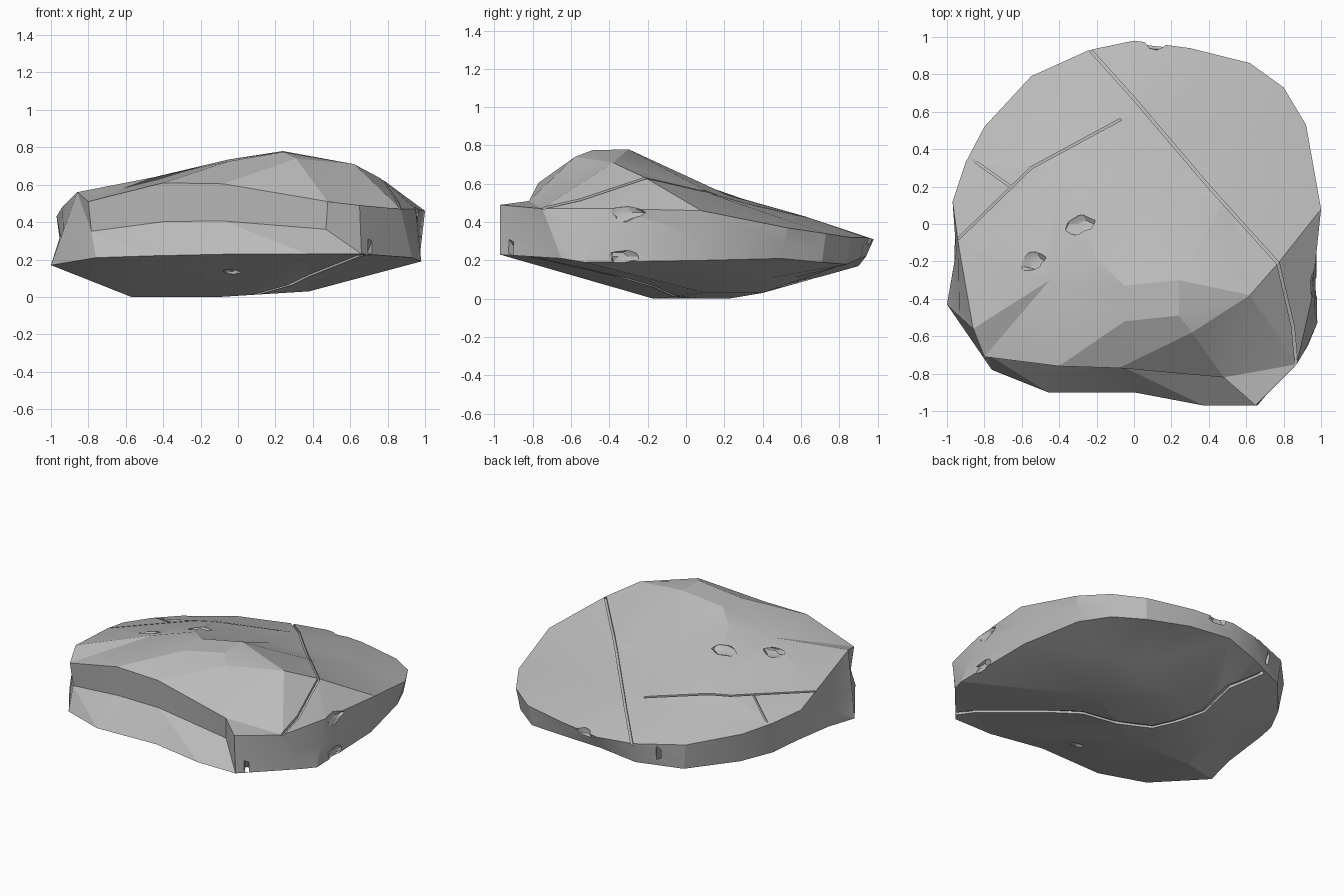
import bpy, bmesh, random
from mathutils import Vector, geometry
from mathutils.bvhtree import BVHTree

random.seed(4)
old = bpy.data.objects.get("Cube")
if old:
    bpy.data.objects.remove(old, do_unlink=True)

stone = bpy.data.materials.new("grey stone")
stone.use_nodes = True
stone.diffuse_color = (0.5, 0.5, 0.5, 1)
shader = next(n for n in stone.node_tree.nodes if n.type == 'BSDF_PRINCIPLED')
shader.inputs["Base Color"].default_value = stone.diffuse_color
shader.inputs["Roughness"].default_value = 0.9

# Upper and lower edges of the boulder's side, in matching order
upper_rim = [
    (-.97, .12, .43), (-.94, -.1, .48), (-.86, -.56, .56), (-.8, -.71, .51),
    (-.4, -.76, .61), (-.08, -.77, .605), (.48, -.82, .51), (.65, -.97, .49),
    (.87, -.75, .47), (.95, -.4, .47), (1, .08, .46), (.92, .53, .37),
    (.8, .73, .34), (.62, .86, .32), (.3, .94, .32), (0, .98, .31),
    (-.24, .93, .31), (-.55, .79, .33), (-.8, .52, .37), (-.9, .33, .4)]
lower_rim = [
    (-.94, .12, .21), (-.96, -.2, .19), (-1, -.43, .17), (-.76, -.78, .21),
    (-.46, -.9, .22), (0, -.9, .23), (.37, -.97, .23), (.66, -.97, .23),
    (.93, -.65, .21), (.98, -.53, .19), (.97, .08, .2), (.88, .5, .21),
    (.78, .71, .19), (.6, .84, .18), (.3, .91, .21), (0, .94, .22),
    (-.24, .9, .17), (-.53, .78, .155), (-.77, .5, .165), (-.88, .3, .18)]
# Peaks and hollows inside each rim
crown = [
    (.24, -.49, .775), (.24, -.3, .78), (-.05, -.52, .725), (.31, -.58, .74),
    (.62, -.38, .71), (.77, -.21, .63), (-.2, -.19, .69), (-.05, -.33, .735),
    (-.45, -.3, .64), (.1, .22, .54), (-.4, .3, .52), (.5, .15, .54),
    (0, .62, .43), (-.5, .5, .43), (.6, .5, .42)]
belly = [
    (-.57, -.15, 0), (-.5, .2, .01), (-.1, .22, 0), (-.1, -.17, 0),
    (.38, .1, .03), (.2, .4, .03), (-.3, .4, .03), (.3, .57, .11),
    (.55, .45, .11)]


def to_object(name, bm):
    bmesh.ops.recalc_face_normals(bm, faces=bm.faces)
    mesh = bpy.data.meshes.new(name)
    bm.to_mesh(mesh)
    bm.free()
    mesh.materials.append(stone)
    obj = bpy.data.objects.new(name, mesh)
    bpy.context.collection.objects.link(obj)
    return obj


def cap(bm, rim, inner):
    """Triangulate the area inside a rim through its inner points."""
    verts = rim + [bm.verts.new(p) for p in inner]
    n = len(rim)
    loop = [(i, (i + 1) % n) for i in range(n)]
    result = geometry.delaunay_2d_cdt([v.co.xy for v in verts], loop, [], 1, 1e-5)
    faces, origin = result[2], result[3]
    for f in faces:
        bm.faces.new([verts[origin[i][0]] for i in f])


# Boulder body: crown, side with an undercut along the front, and belly
bm = bmesh.new()
waist = []
for a, b in zip(upper_rim, lower_rim):
    p = Vector(a).lerp(Vector(b), 0.53)
    if a[1] < -0.7 and a[0] < 0.6:
        p.xy = Vector(a).xy * 0.98
    waist.append(p)
rings = [[bm.verts.new(p) for p in ring] for ring in (upper_rim, waist, lower_rim)]
count = len(upper_rim)
for top, low in zip(rings, rings[1:]):
    for i in range(count):
        j = (i + 1) % count
        bm.faces.new((top[i], top[j], low[j]))
        bm.faces.new((top[i], low[j], low[i]))
cap(bm, rings[0], crown)
cap(bm, rings[2], belly)
bmesh.ops.recalc_face_normals(bm, faces=bm.faces)
surface = BVHTree.FromBMesh(bm)
boulder = to_object("boulder", bm)


def height(x, y, side, fallback):
    hit = surface.ray_cast(Vector((x, y, side * 3)), Vector((0, 0, -side)))[0]
    return hit.z if hit else fallback


def crack_cutter(name, path, width, depth, side=1):
    """Thin blade that follows the surface along a path."""
    pts = [Vector(p) for p in path]
    track = []
    for a, b in zip(pts, pts[1:]):
        steps = max(2, int((b - a).length / 0.06))
        track += [a.lerp(b, k / steps) for k in range(steps)]
    track.append(pts[-1])
    bm = bmesh.new()
    rows, z = [], 0.3
    for i, p in enumerate(track):
        t = (track[min(i + 1, len(track) - 1)] - track[max(i - 1, 0)]).normalized()
        off = Vector((-t.y, t.x)) * width / 2
        z = height(p.x, p.y, side, z)
        lo, hi = z - side * depth, z + side * 0.06
        rows.append([bm.verts.new((*(p + s * off), h))
                     for s, h in ((-1, lo), (1, lo), (1, hi), (-1, hi))])
    for a, b in zip(rows, rows[1:]):
        for k in range(4):
            m = (k + 1) % 4
            bm.faces.new((a[k], a[m], b[m], b[k]))
    bm.faces.new(rows[0])
    bm.faces.new(rows[-1][::-1])
    return to_object(name, bm)


def chip_cutter(name, centre, size):
    """Lumpy ball that bites a small chip from the stone."""
    bm = bmesh.new()
    bmesh.ops.create_icosphere(bm, subdivisions=2, radius=1)
    for v in bm.verts:
        v.co *= random.uniform(0.75, 1.15)
        v.co = Vector(c + s * q for c, s, q in zip(centre, size, v.co))
    return to_object(name, bm)


cutters = [
    crack_cutter("long_crack", [(-.27, .97), (0, .67), (.4, .2), (.77, -.21),
                                (.85, -.55), (.87, -.78)], .015, .015),
    crack_cutter("side_crack", [(-.07, .56), (-.55, .3), (-.94, -.08)], .012, .012),
    crack_cutter("short_crack", [(-.66, .2), (-.9, .37)], .012, .012),
    crack_cutter("belly_crack", [(.71, -.92), (.28, -.17), (-.1, .06), (-.25, .38),
                                 (-.25, .63), (-.39, .86)], .03, .015, -1)]
for i, (x, y) in enumerate([(-.3, 0), (-.54, -.2)]):
    cutters.append(chip_cutter(f"crown_chip_{i}", (x, y, height(x, y, 1, .6)),
                               (.09, .06, .025)))
cutters += [
    chip_cutter("back_chip", (.12, .97, .32), (.07, .04, .06)),
    chip_cutter("side_chip", (.97, -.31, .45), (.03, .1, .05)),
    chip_cutter("low_side_chip", (.98, -.33, .22), (.03, .09, .04)),
    chip_cutter("belly_chip", (-.03, -.6, height(-.03, -.6, -1, .14)), (.06, .04, .02))]

# Carve the cracks and chips
bpy.ops.object.select_all(action='DESELECT')
boulder.select_set(True)
bpy.context.view_layer.objects.active = boulder
for cutter in cutters:
    cutter.hide_render = True
    mod = boulder.modifiers.new(cutter.name, 'BOOLEAN')
    mod.operation = 'DIFFERENCE'
    mod.solver = 'EXACT'
    mod.object = cutter
    bpy.ops.object.modifier_apply(modifier=mod.name)
    bpy.data.objects.remove(cutter, do_unlink=True)

bpy.ops.object.shade_smooth_by_angle(angle=0.3)
